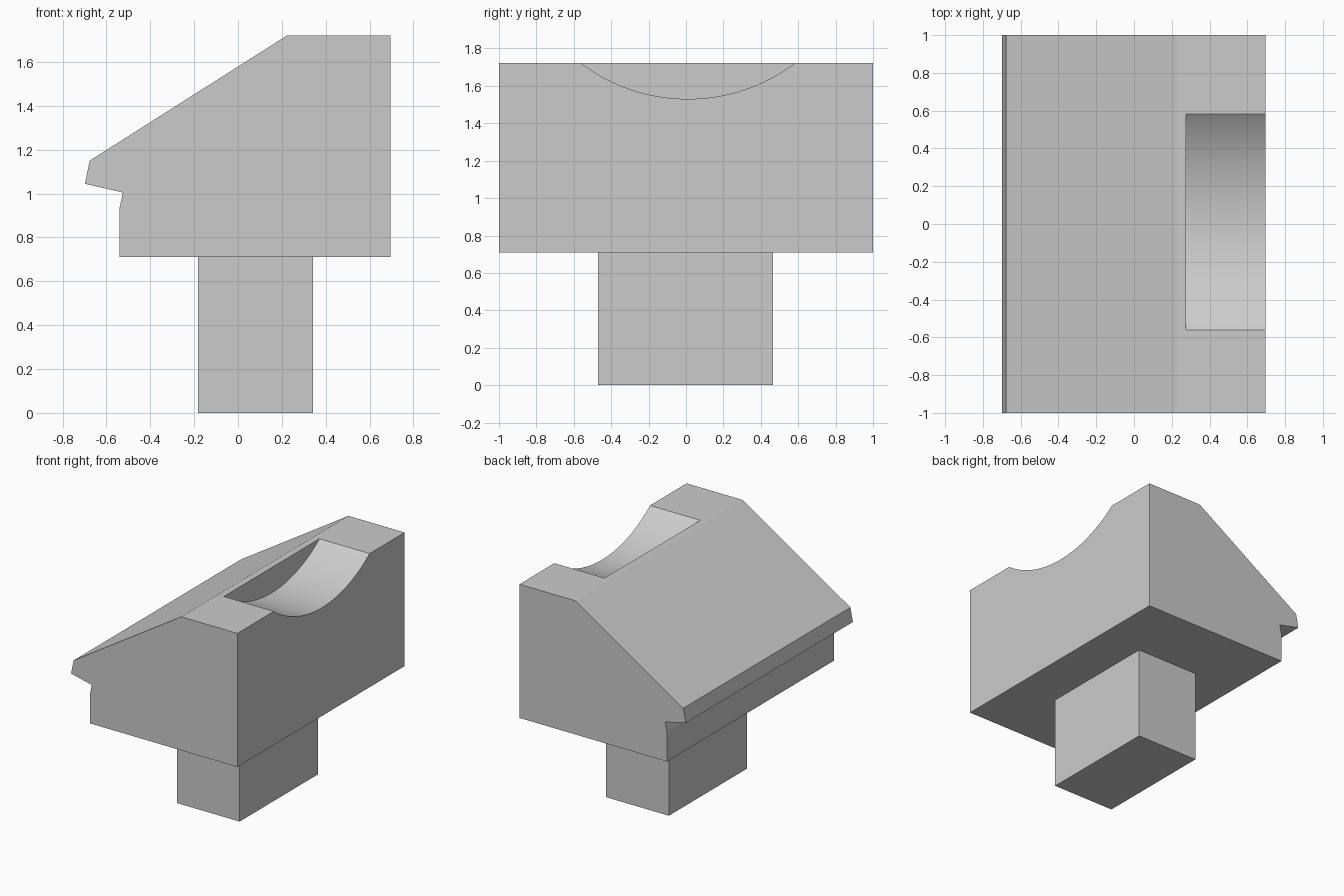
import bpy, bmesh, math
from mathutils import Matrix, Vector

cube = bpy.data.objects.get("Cube")
if cube:
    bpy.data.objects.remove(cube, do_unlink=True)

# One plain grey for everything
grey = bpy.data.materials.new("plain grey")
grey.use_nodes = True
colour = (0.6, 0.6, 0.6, 1)
grey.diffuse_color = colour
grey.node_tree.nodes["Principled BSDF"].inputs["Base Color"].default_value = colour


def add_object(name, bm):
    bmesh.ops.recalc_face_normals(bm, faces=bm.faces)
    mesh = bpy.data.meshes.new(name)
    bm.to_mesh(mesh)
    bm.free()
    mesh.materials.append(grey)
    obj = bpy.data.objects.new(name, mesh)
    bpy.context.collection.objects.link(obj)
    return obj


# Head: side profile extruded along y
profile = [(0.695, 0.71), (0.695, 1.722), (0.225, 1.722), (-0.677, 1.15),
           (-0.698, 1.045), (-0.525, 1.005), (-0.54, 0.935), (-0.54, 0.71)]
bm = bmesh.new()
face = bm.faces.new([bm.verts.new((x, -1, z)) for x, z in profile])
extruded = bmesh.ops.extrude_face_region(bm, geom=[face])["geom"]
bmesh.ops.translate(bm, vec=(0, 2, 0),
                    verts=[v for v in extruded if isinstance(v, bmesh.types.BMVert)])
head = add_object("head", bm)

# Cutter for the round scoop in the top, open on the +x side
inner, outer, radius = 0.275, 0.9, 0.95
bm = bmesh.new()
bmesh.ops.create_cone(
    bm, cap_ends=True, segments=160, radius1=radius, radius2=radius, depth=outer - inner,
    matrix=Matrix.Translation(((inner + outer) / 2, 0.01, 1.53 + radius))
    @ Matrix.Rotation(math.pi / 2, 4, "Y"))
cutter = add_object("scoop_cutter", bm)
cutter.hide_render = True

cut = head.modifiers.new("scoop", "BOOLEAN")
cut.operation = "DIFFERENCE"
cut.solver = "EXACT"
cut.object = cutter
bpy.ops.object.select_all(action="DESELECT")
bpy.context.view_layer.objects.active = head
head.select_set(True)
bpy.ops.object.modifier_apply(modifier=cut.name)
bpy.data.objects.remove(cutter, do_unlink=True)
bpy.ops.object.shade_smooth_by_angle(angle=math.radians(10))

# Stem: plain block under the head
low, high = Vector((-0.183, -0.47, 0)), Vector((0.343, 0.466, 0.71))
bm = bmesh.new()
bmesh.ops.create_cube(bm, size=1, matrix=Matrix.Translation((low + high) / 2)
                      @ Matrix.Diagonal((high - low).to_4d()))
add_object("stem", bm)
